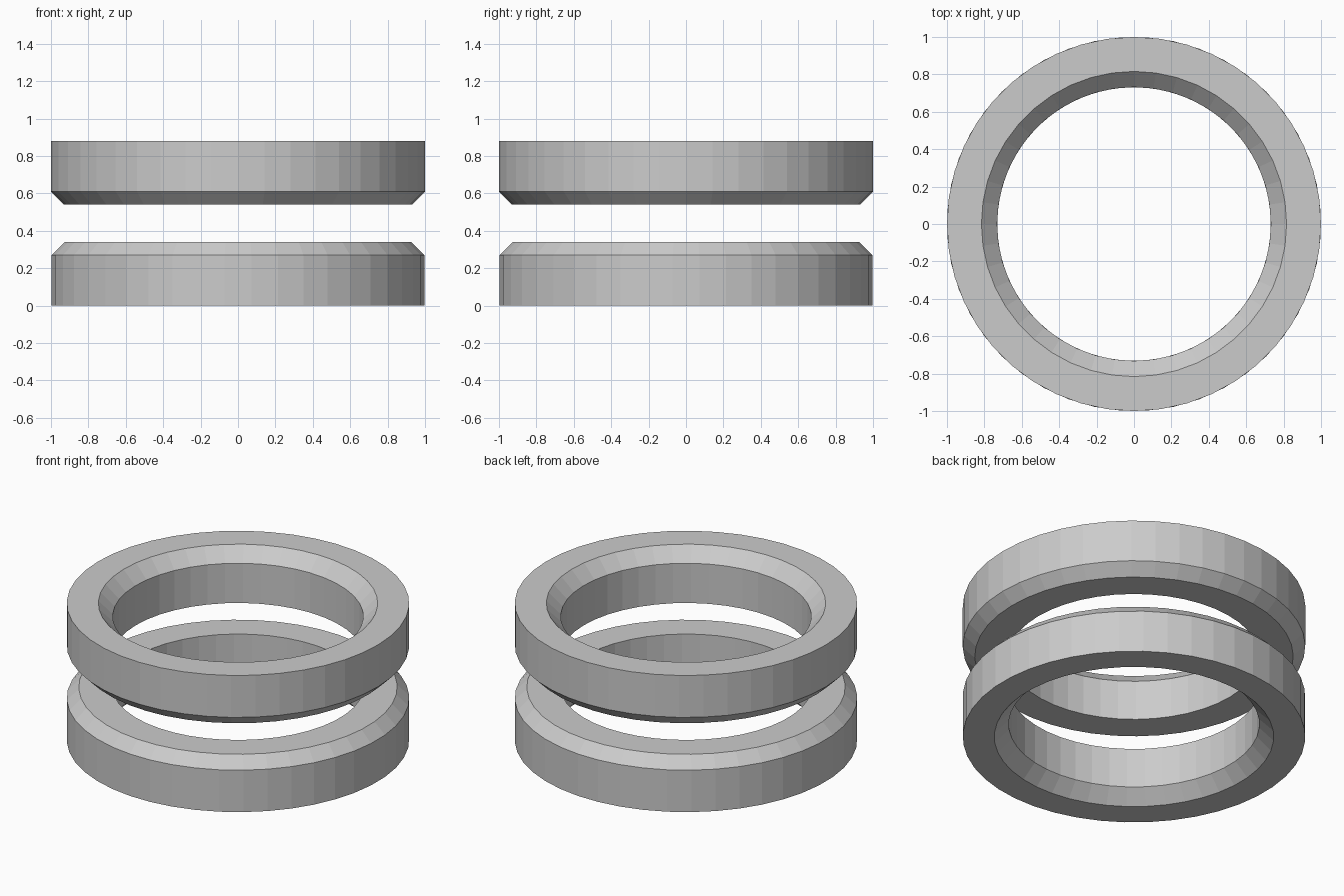
import bpy
import bmesh
from math import pi, cos, sin

cube = bpy.data.objects.get("Cube")
if cube:
    bpy.data.objects.remove(cube, do_unlink=True)

SEGMENTS = 44
HEIGHT = 0.88

grey = bpy.data.materials.new("plain grey")
grey.use_nodes = True
colour = (0.6, 0.6, 0.6, 1)
grey.diffuse_color = colour
grey.node_tree.nodes["Principled BSDF"].inputs["Base Color"].default_value = colour

# Ring cross-section (radius, z): bevelled inner bottom edge and outer top edge
profile = [(0.816, 0), (1, 0), (1, 0.27), (0.93, 0.34), (0.732, 0.34), (0.732, 0.084)]


def make_ring(name, section, turn):
    """Lathe a closed cross-section around z, starting at the given angle."""
    bm = bmesh.new()
    loops = []
    for i in range(SEGMENTS):
        a = 2 * pi * (i + turn) / SEGMENTS
        loops.append([bm.verts.new((r * cos(a), r * sin(a), z)) for r, z in section])
    count = len(section)
    for i in range(SEGMENTS):
        here, there = loops[i], loops[(i + 1) % SEGMENTS]
        for j in range(count):
            k = (j + 1) % count
            bm.faces.new((here[j], there[j], there[k], here[k]))
    bmesh.ops.recalc_face_normals(bm, faces=bm.faces)
    mesh = bpy.data.meshes.new(name)
    bm.to_mesh(mesh)
    bm.free()
    mesh.materials.append(grey)
    ring = bpy.data.objects.new(name, mesh)
    bpy.context.collection.objects.link(ring)
    return ring


# Lower ring, and the upper ring as its upside-down twin
make_ring("lower_ring", profile, 0.5)
make_ring("upper_ring", [(r, HEIGHT - z) for r, z in profile], 0)
